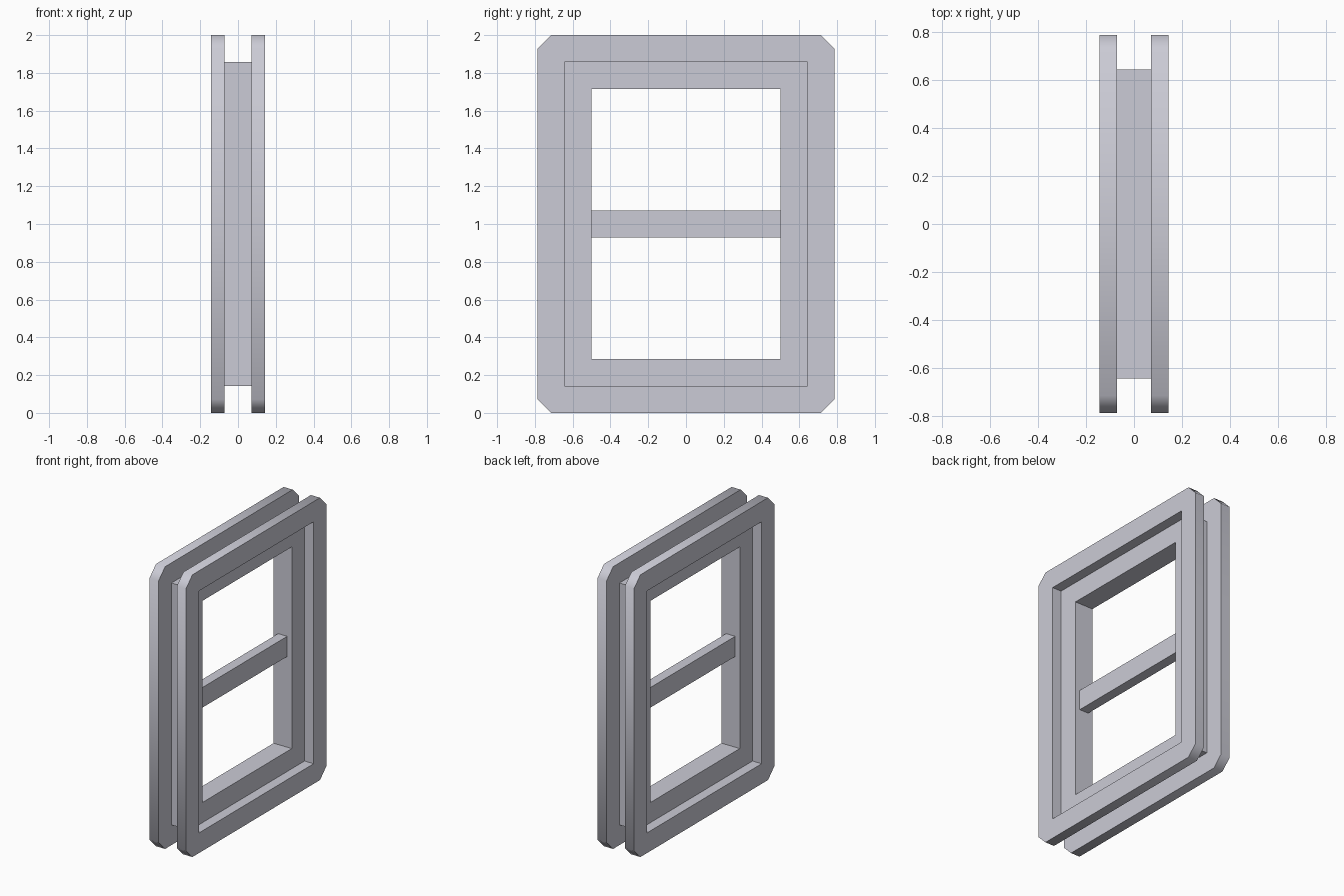
import bpy, bmesh, math

if "Cube" in bpy.data.objects:
    bpy.data.objects.remove(bpy.data.objects["Cube"])

U = 1 / 14                      # base unit of the design
MID_Z = 1.0

grey = bpy.data.materials.new("pale_grey")
grey.diffuse_color = (0.60, 0.60, 0.67, 1)
grey.use_nodes = True
grey.node_tree.nodes["Principled BSDF"].inputs["Base Color"].default_value = grey.diffuse_color

CORNERS = [(-1, -1), (1, -1), (1, 1), (-1, 1)]


def finish(name, bm):
    bmesh.ops.recalc_face_normals(bm, faces=bm.faces)
    mesh = bpy.data.meshes.new(name)
    bm.to_mesh(mesh)
    bm.free()
    mesh.materials.append(grey)
    ob = bpy.data.objects.new(name, mesh)
    bpy.context.collection.objects.link(ob)
    return ob


def ring(name, x0, x1, outer, inner, cut=0):
    """Rectangular ring in the yz plane; outer corners optionally chamfered."""
    bm = bmesh.new()
    inn = [(sy * inner[0], sz * inner[1]) for sy, sz in CORNERS]
    out = []                    # each corner holds one or two points
    for i, (sy, sz) in enumerate(CORNERS):
        y, z = sy * outer[0], sz * outer[1]
        pts = [(y, z - sz * cut), (y - sy * cut, z)]
        if i % 2 == 1:
            pts.reverse()
        out.append(pts if cut else [(y, z)])

    def layer(x):
        v = lambda p: bm.verts.new((x, p[0], p[1] + MID_Z))
        return [[v(p) for p in c] for c in out], [v(p) for p in inn]

    (oa, ia), (ob_, ib) = layer(x0), layer(x1)
    # flat front and back faces
    for o, n in ((oa, ia), (ob_, ib)):
        for i in range(4):
            j = (i + 1) % 4
            bm.faces.new((o[i][-1], o[j][0], n[j], n[i]))
            if cut:
                bm.faces.new((o[i][0], o[i][1], n[i]))
    # outer and inner walls
    for a, b in ((sum(oa, []), sum(ob_, [])), (ia, ib)):
        for i in range(len(a)):
            j = (i + 1) % len(a)
            bm.faces.new((a[i], a[j], b[j], b[i]))
    return finish(name, bm)


# Inner frame set in the wall
ring("inner_frame", -U, U, (9 * U, 12 * U), (7 * U, 10 * U))

# Chamfered trim on both sides
for name, x in (("left_trim", -2 * U), ("right_trim", U)):
    trim = ring(name, x, x + U, (11 * U, 14 * U), (9 * U, 12 * U), cut=U)
    bpy.ops.object.select_all(action='DESELECT')
    trim.select_set(True)
    bpy.context.view_layer.objects.active = trim
    bpy.ops.object.shade_smooth_by_angle(angle=math.radians(50))

# Crossbar between the two openings
bm = bmesh.new()
bmesh.ops.create_cube(bm, size=1)
bmesh.ops.scale(bm, vec=(U, 14 * U, 2 * U), verts=bm.verts)
bmesh.ops.translate(bm, vec=(0, 0, MID_Z), verts=bm.verts)
finish("crossbar", bm)
